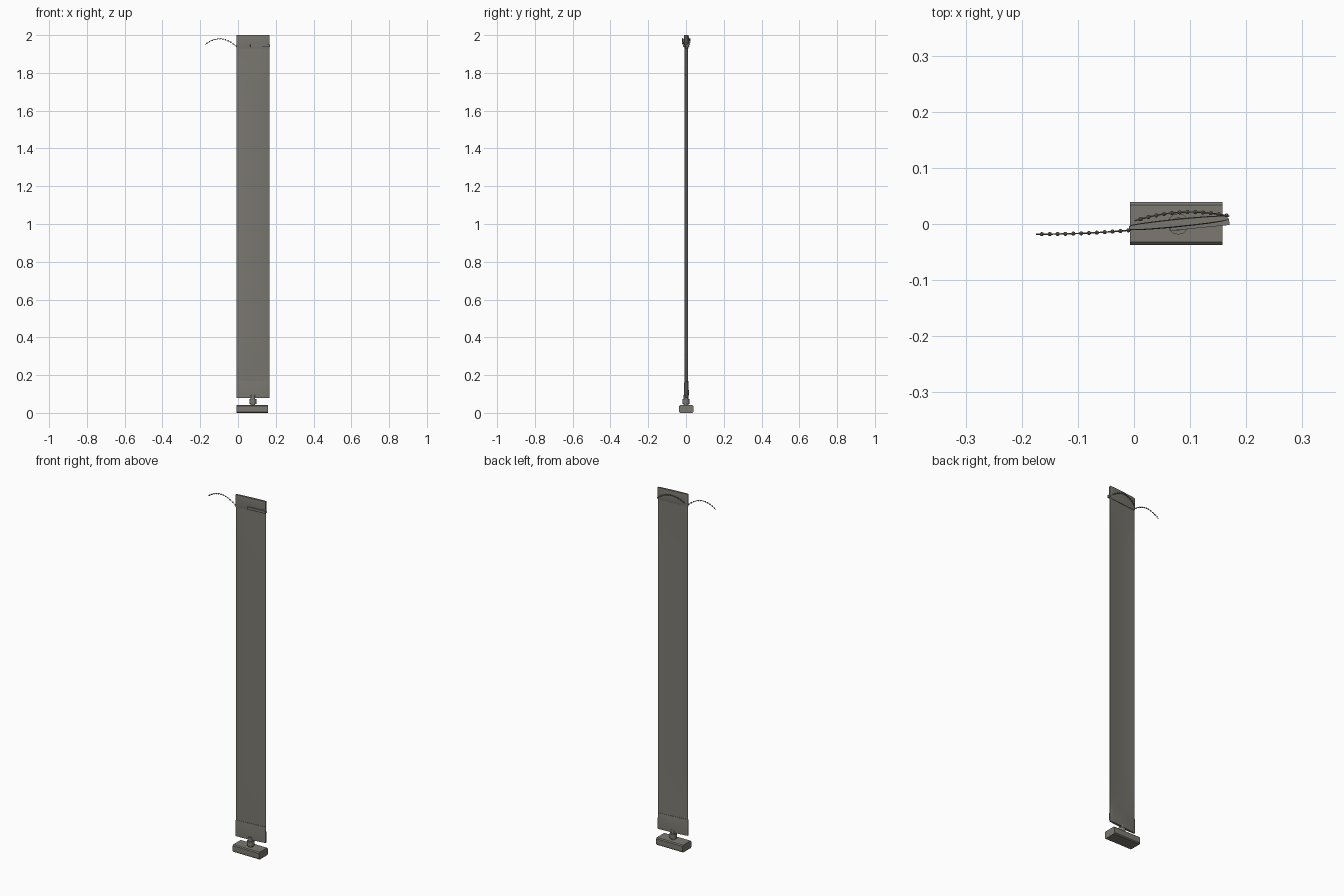
import bpy, bmesh, math
from mathutils import Vector, Matrix

if "Cube" in bpy.data.objects:
    bpy.data.objects.remove(bpy.data.objects["Cube"])

grey = bpy.data.materials.new("warm_grey")
grey.diffuse_color = (0.20, 0.19, 0.165, 1)
grey.use_nodes = True
grey.node_tree.nodes["Principled BSDF"].inputs["Base Color"].default_value = grey.diffuse_color

ANGLE = math.atan2(0.018, 0.18)          # slight turn of the slat
CENTRE = Vector((0.079, 0.002, 0))


def finish(bm, name, angle=35):
    bmesh.ops.recalc_face_normals(bm, faces=bm.faces)
    me = bpy.data.meshes.new(name)
    bm.to_mesh(me)
    bm.free()
    ob = bpy.data.objects.new(name, me)
    bpy.context.collection.objects.link(ob)
    me.materials.append(grey)
    bpy.ops.object.select_all(action='DESELECT')
    bpy.context.view_layer.objects.active = ob
    ob.select_set(True)
    bpy.ops.object.shade_smooth_by_angle(angle=math.radians(angle))
    return ob


def bow(u, z):
    # shallow curve of the fabric, flattening out at both hems
    t = min(1, max(0, (z - 0.15) / 0.2), max(0, (1.95 - z) / 0.2))
    return -0.004 * (1 - u * u) * t


def loft(name, zs, thick, offset=lambda z: 0, slope=0.0, width=0.088):
    # closed thin sheet: each level is a rounded strip across the slat
    n, rings = 20, []
    bm = bmesh.new()
    for z in zs:
        us = [-1 + 2 * i / n for i in range(n + 1)]
        ring = []
        for side, seq in ((-1, us), (1, us[::-1])):
            for u in seq:
                h = thick(z) / 2 * (0.45 + 0.55 * math.sqrt(1 - min(1, u * u)))
                p = Vector((u * width, bow(u, z) + offset(z) + side * h, 0))
                p = Matrix.Rotation(ANGLE, 3, 'Z') @ p + CENTRE
                p.z = z + slope * u
                ring.append(bm.verts.new(p))
        rings.append(ring)
    for a, b in zip(rings, rings[1:]):
        for i in range(len(a)):
            j = (i + 1) % len(a)
            bm.faces.new((a[i], a[j], b[j], b[i]))
    bm.faces.new(rings[0])
    bm.faces.new(rings[-1])
    return finish(bm, name)


# long fabric slat
loft("slat", [0.08 + 1.92 * i / 40 for i in range(41)], lambda z: 0.004)


# folded pockets at both ends
def swell(lo, hi, peak):
    return lambda z: 0.006 + (peak - 0.006) * math.sin(math.pi * (z - lo) / (hi - lo)) ** 0.7 if lo < z < hi else 0.006


loft("top_pocket", [1.93 + 0.07 * i / 8 for i in range(9)], swell(1.925, 2.02, 0.015))
loft("bottom_pocket", [0.08 + 0.09 * i / 8 for i in range(9)], swell(0.04, 0.175, 0.014))
# weight edge showing beneath the top pocket
bm = bmesh.new()
bmesh.ops.create_cube(bm, size=1, matrix=Matrix.Translation((0.117, -0.001, 1.943))
                      @ Matrix.Rotation(ANGLE, 4, 'Z') @ Matrix.Diagonal((0.106, 0.012, 0.014, 1)))
finish(bm, "pocket_weight")


# carrier block, extruded from a chamfered profile
prof = [(-0.037, 0.005), (-0.032, 0), (0.034, 0), (0.039, 0.005), (0.039, 0.036),
        (0.034, 0.041), (-0.032, 0.041), (-0.037, 0.036)]
bm = bmesh.new()
ends = [[bm.verts.new((x, y, z)) for y, z in prof] for x in (-0.007, 0.158)]
for i in range(len(prof)):
    j = (i + 1) % len(prof)
    bm.faces.new((ends[0][i], ends[0][j], ends[1][j], ends[1][i]))
for e in ends:
    bm.faces.new(e)
finish(bm, "carrier_block")

# stem, collar and hook between block and slat
for name, r, z0, z1 in (("stem", 0.012, 0.035, 0.095), ("stem_collar", 0.019, 0.047, 0.073)):
    bm = bmesh.new()
    bmesh.ops.create_cone(bm, cap_ends=True, segments=12, radius1=r, radius2=r, depth=z1 - z0,
                          matrix=Matrix.Translation((0.079, 0, (z0 + z1) / 2)))
    finish(bm, name)


# beaded chains: one free to the left, one behind the slat
def chain(name, p0, p1, rise, belly, count):
    p0, p1 = Vector(p0), Vector(p1)

    def at(t):
        k = 4 * t * (1 - t)
        return p0.lerp(p1, t) + Vector((0, belly * k, rise * k))
    bm = bmesh.new()
    for i in range(count):
        bmesh.ops.create_icosphere(bm, subdivisions=1, radius=0.0042,
                                   matrix=Matrix.Translation(at((i + 0.7) / count)))
    steps = count * 2
    for i in range(steps):
        a, b = at(i / steps), at((i + 1) / steps)
        d = b - a
        m = Matrix.Translation((a + b) / 2) @ d.to_track_quat('Z', 'Y').to_matrix().to_4x4()
        bmesh.ops.create_cone(bm, cap_ends=True, segments=5, radius1=0.0013, radius2=0.0013,
                              depth=d.length * 1.05, matrix=m)
    finish(bm, name)


chain("left_chain", (-0.174, -0.018, 1.95), (-0.006, -0.011, 1.938), 0.036, -0.002, 12)
chain("back_chain", (0.002, 0.006, 1.95), (0.169, 0.014, 1.938), 0.036, 0.011, 12)
